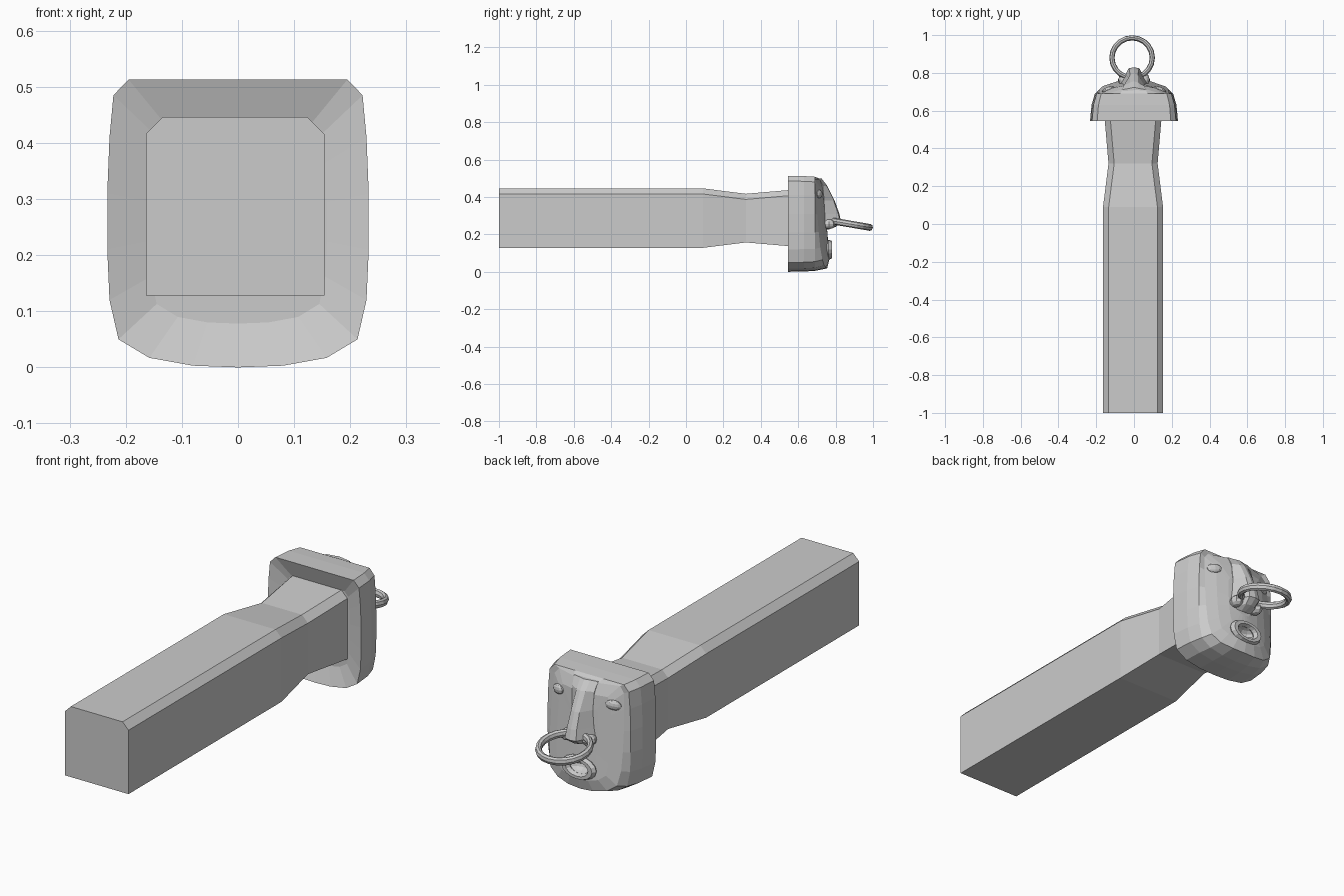
import bpy, bmesh, math

if "Cube" in bpy.data.objects:
    bpy.data.objects.remove(bpy.data.objects["Cube"])


def loft(name, rings):
    """Skin a list of equal-length closed rings and cap both ends."""
    bm = bmesh.new()
    loops = [[bm.verts.new(p) for p in r] for r in rings]
    n = len(rings[0])
    for a, b in zip(loops, loops[1:]):
        for i in range(n):
            j = (i + 1) % n
            bm.faces.new((a[i], a[j], b[j], b[i]))
    bm.faces.new(loops[0])
    bm.faces.new(loops[-1])
    bmesh.ops.recalc_face_normals(bm, faces=bm.faces)
    me = bpy.data.meshes.new(name)
    bm.to_mesh(me)
    bm.free()
    ob = bpy.data.objects.new(name, me)
    bpy.context.collection.objects.link(ob)
    return ob


def ball(name, loc, size, segs=10, rings=6):
    bpy.ops.mesh.primitive_uv_sphere_add(segments=segs, ring_count=rings, location=loc)
    ob = bpy.context.object
    ob.name = name
    ob.scale = size
    return ob


def torus(name, loc, rot, major, minor, segs, sides, scale=(1, 1, 1)):
    bpy.ops.mesh.primitive_torus_add(location=loc, rotation=rot, major_radius=major,
                                     minor_radius=minor, major_segments=segs, minor_segments=sides)
    ob = bpy.context.object
    ob.name = name
    ob.scale = scale
    return ob


# beam with chamfered top edges and a narrowed neck
def beam_ring(y, h):
    cx, cz, c = -0.005, 0.287, 0.03
    pts = [(-h, -h), (h, -h), (h, h - c), (h - c, h), (c - h, h), (-h, h - c)]
    return [(cx + x, y, cz + z) for x, z in pts]


loft("beam", [beam_ring(y, h) for y, h in
              [(-1, 0.159), (0.09, 0.159), (0.32, 0.13), (0.575, 0.152)]])

# head block: outline lofted forward into a rounded face
half = [(0.08, 0.003), (0.158, 0.017), (0.213, 0.05), (0.229, 0.12), (0.233, 0.21),
        (0.233, 0.31), (0.229, 0.41), (0.222, 0.485), (0.195, 0.513), (0.08, 0.513)]
outline = [(0, 0)] + half + [(0, 0.513)] + [(-x, z) for x, z in reversed(half)]
CZ = 0.26


def face_y(x, z):
    return 0.752 - 1.4 * x * x - 0.08 * (z - CZ) - 0.4 * max(0, abs(z - CZ) - 0.2)


def head_ring(sx, sz, y=None):
    pts = [(x * sx, CZ + (z - CZ) * sz) for x, z in outline]
    return [(x, face_y(x, z) if y is None else y, z) for x, z in pts]


head = loft("head", [head_ring(sx, sz, y) for sx, sz, y in
                     [(0.68, 0.7, 0.57), (1, 1, 0.545), (0.965, 0.995, 0.63), (0.89, 0.98, 0.69),
                      (0.78, 0.93, None), (0.57, 0.74, None), (0.34, 0.48, None),
                      (0.14, 0.2, None)]])

# mouth opening cut into the face, with raised lips
cutter = ball("mouth_cutter", (0, 0.785, 0.118), (0.062, 0.06, 0.032), 12, 8)
cutter.hide_render = True
cutter.hide_viewport = False
cutter.display_type = 'WIRE'
mod = head.modifiers.new("mouth", 'BOOLEAN')
mod.operation = 'DIFFERENCE'
mod.object = cutter
mod.solver = 'EXACT'
bpy.context.view_layer.objects.active = head
bpy.ops.object.modifier_apply(modifier="mouth")
bpy.data.objects.remove(cutter)
torus("lips", (0, 0.762, 0.118), (math.pi / 2, 0, 0), 0.066, 0.02, 16, 6, (1, 0.62, 1))

# nose: horizontal sections from brow to nostrils (z, half width, root y, ridge y)
def nose_ring(z, w, ridge):
    r = w * 0.4
    return [(-w, 0.69, z), (-w, face_y(w, z), z), (-r, ridge - 0.006, z), (0, ridge, z),
            (r, ridge - 0.006, z), (w, face_y(w, z), z), (w, 0.69, z)]


loft("nose", [nose_ring(*s) for s in
              [(0.5, 0.06, 0.724), (0.46, 0.055, 0.755), (0.38, 0.052, 0.795),
               (0.31, 0.06, 0.82), (0.265, 0.07, 0.83), (0.24, 0.06, 0.8), (0.225, 0.04, 0.76)]])

# nostrils and eyes on both sides
for side, s in (("left", -1), ("right", 1)):
    ball(side + "_nostril", (s * 0.055, 0.765, 0.255), (0.028, 0.035, 0.026), 8, 6)
    eye = ball(side + "_eye", (s * 0.137, 0.712, 0.415), (0.036, 0.014, 0.022))
    eye.rotation_euler = (0, s * 0.15, -s * 0.38)

# ring hanging through the nose
torus("nose_ring", (-0.01, 0.88, 0.255), (-0.17, 0, 0), 0.107, 0.014, 20, 8, (1, 1, 1.3))
